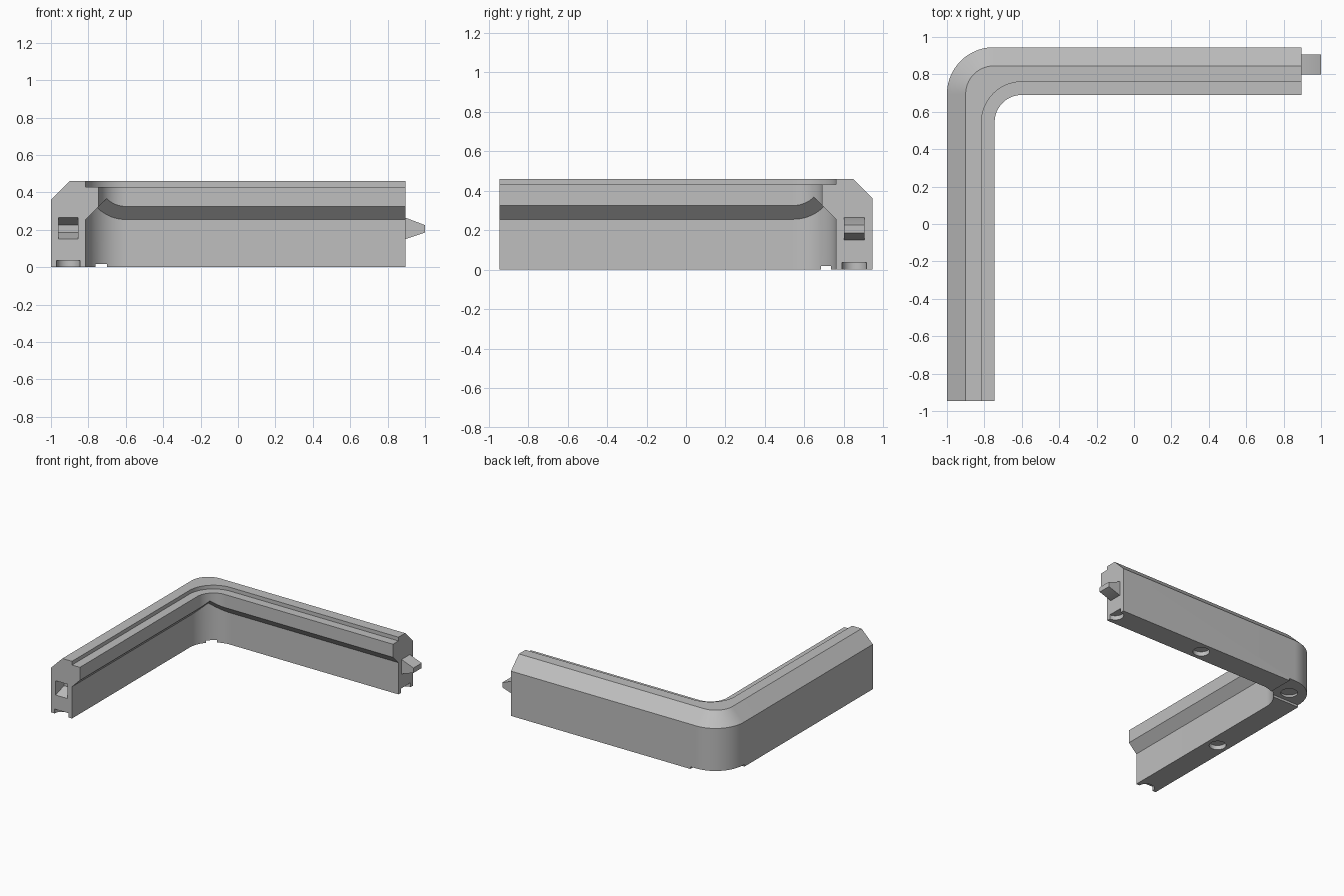
import bpy, bmesh
from math import sin, cos, pi

if "Cube" in bpy.data.objects:
    bpy.data.objects.remove(bpy.data.objects["Cube"], do_unlink=True)

grey = bpy.data.materials.new("light_grey")
grey.use_nodes = True
colour = (0.52, 0.52, 0.52, 1)
grey.diffuse_color = colour
grey.node_tree.nodes["Principled BSDF"].inputs["Base Color"].default_value = colour

X0, Y1 = -1.0, 0.945          # outer faces of the two legs
X_END, Y_END = 0.895, -0.945  # free ends of the legs
MID = 0.0925                  # centre line, measured from the outer face
ARC_STEPS = 24


def make_object(name, bm):
    bmesh.ops.recalc_face_normals(bm, faces=bm.faces)
    mesh = bpy.data.meshes.new(name)
    bm.to_mesh(mesh)
    bm.free()
    mesh.materials.append(grey)
    obj = bpy.data.objects.new(name, mesh)
    bpy.context.collection.objects.link(obj)
    return obj


def track_point(u, step):
    """Plan position at distance u inside the outer face."""
    if step < 0:
        return X0 + u, Y_END
    if step > ARC_STEPS:
        return X_END, Y1 - u
    reach = 0.25 if u < 0.15 else 0.4   # outer and inner bend centres
    t = pi / 2 * step / ARC_STEPS
    return X0 + reach - (reach - u) * cos(t), Y1 - reach + (reach - u) * sin(t)


def corner_frame():
    # (distance from outer face, height); None lies on the sloped undercut
    profile = [(0, 0), (0, 0.36), (0.1, 0.46), (0.185, 0.46),
               (0.185, 0.43), (0.255, 0.43), (0.255, None),
               (0.185, None), (0.185, 0)]
    bm = bmesh.new()
    rings = []
    for step in range(-1, ARC_STEPS + 2):
        ring = []
        for u, z in profile:
            x, y = track_point(u, step)
            if z is None:
                z = 0.255 + min(x - X0, Y1 - y) - 0.185
            ring.append(bm.verts.new((x, y, z)))
        rings.append(ring)
    n = len(profile)
    for a, b in zip(rings, rings[1:]):
        for i in range(n):
            j = (i + 1) % n
            bm.faces.new((a[i], a[j], b[j], b[i]))
    bm.faces.new(rings[0])
    bm.faces.new(rings[-1])
    return make_object("corner_frame", bm)


def wedge(name, place, back):
    """Tapered tongue; back extends its root behind the end face."""
    side = [(-back, 0.15), (0, 0.15), (0.105, 0.185),
            (0.105, 0.225), (0, 0.265), (-back, 0.265)]
    bm = bmesh.new()
    ends = [[bm.verts.new(place(d, w, z)) for d, z in side]
            for w in (-0.0525, 0.0525)]
    for i in range(len(side)):
        j = (i + 1) % len(side)
        bm.faces.new((ends[0][i], ends[0][j], ends[1][j], ends[1][i]))
    bm.faces.new(ends[0])
    bm.faces.new(ends[1])
    return make_object(name, bm)


def cut(target, cutter):
    mod = target.modifiers.new("cut", "BOOLEAN")
    mod.operation = "DIFFERENCE"
    mod.solver = "EXACT"
    mod.object = cutter
    bpy.context.view_layer.objects.active = target
    bpy.ops.object.modifier_apply(modifier=mod.name)
    bpy.data.objects.remove(cutter, do_unlink=True)


frame = corner_frame()

# Socket in the front end
cut(frame, wedge("socket_cutter",
                 lambda d, w, z: (X0 + MID + w, Y_END + d, z), 0.02))

# Round recesses underneath: ends, leg middles and corner
cx, cy = X0 + MID, Y1 - MID
for x, y in [(cx, Y_END), (cx, -0.125), (-0.835, 0.78), (0.07, cy), (X_END, cy)]:
    bm = bmesh.new()
    bmesh.ops.create_cone(bm, cap_ends=True, segments=40,
                          radius1=0.0625, radius2=0.0625, depth=0.07)
    bmesh.ops.translate(bm, verts=bm.verts, vec=(x, y, 0))
    cut(frame, make_object("recess_cutter", bm))

# Shallow relief under the bend
bm = bmesh.new()
bmesh.ops.create_cube(bm, size=1)
bmesh.ops.scale(bm, verts=bm.verts, vec=(0.4, 0.4, 0.036))
bmesh.ops.translate(bm, verts=bm.verts, vec=(-0.9, 0.885, 0))
cut(frame, make_object("relief_cutter", bm))

# Tongue on the side end
tongue = wedge("tongue", lambda d, w, z: (X_END + d, Y1 - MID + w, z), 0.01)

# Smooth bends, crisp edges
bpy.ops.object.select_all(action="DESELECT")
for obj in (frame, tongue):
    obj.select_set(True)
bpy.context.view_layer.objects.active = frame
bpy.ops.object.shade_smooth_by_angle(angle=pi / 6)
